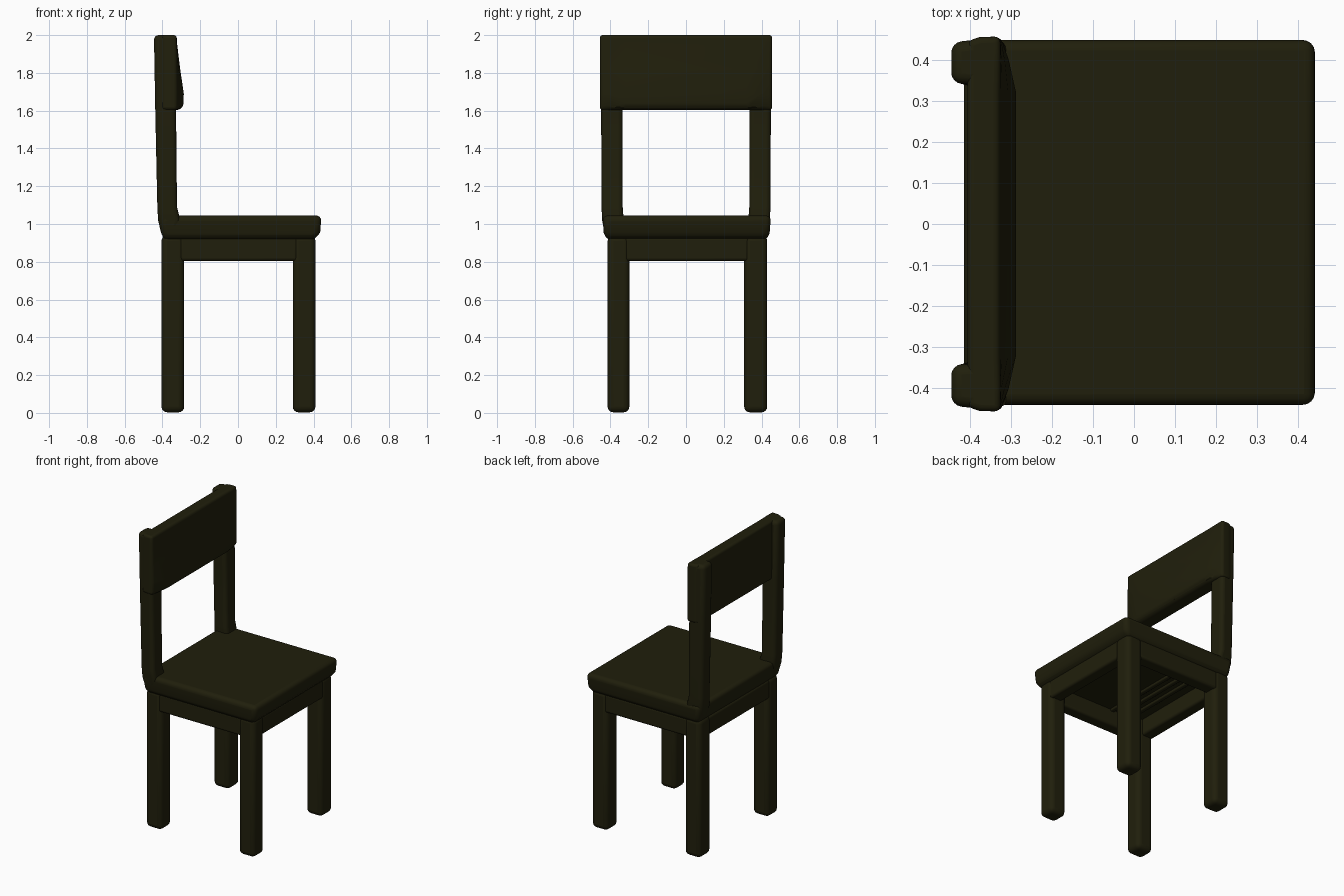
import bpy, bmesh, math

if "Cube" in bpy.data.objects:
    bpy.data.objects.remove(bpy.data.objects["Cube"])

mat = bpy.data.materials.new("dark olive wood")
mat.diffuse_color = (0.0145, 0.0135, 0.0035, 1)
mat.use_nodes = True
mat.node_tree.nodes["Principled BSDF"].inputs["Base Color"].default_value = mat.diffuse_color


def loft(name, rings, bevel=0.02):
    """Stack matching (x, y) outlines, given as (z, outline), into a soft solid."""
    bm = bmesh.new()
    loops = [[bm.verts.new((x, y, z)) for x, y in outline] for z, outline in rings]
    n = len(loops[0])
    for a, b in zip(loops, loops[1:]):
        for i in range(n):
            j = (i + 1) % n
            bm.faces.new((a[i], a[j], b[j], b[i]))
    bm.faces.new(loops[0])
    bm.faces.new(loops[-1])
    bmesh.ops.recalc_face_normals(bm, faces=bm.faces)
    mesh = bpy.data.meshes.new(name)
    bm.to_mesh(mesh)
    bm.free()
    obj = bpy.data.objects.new(name, mesh)
    bpy.context.collection.objects.link(obj)
    mesh.materials.append(mat)
    mod = obj.modifiers.new("soft edges", "BEVEL")
    mod.width = bevel
    mod.segments = 4
    mod.limit_method = "ANGLE"
    mod.angle_limit = math.radians(40)
    bpy.ops.object.select_all(action="DESELECT")
    obj.select_set(True)
    bpy.context.view_layer.objects.active = obj
    bpy.ops.object.shade_smooth_by_angle(angle=math.radians(40))
    return obj


def rect(x0, x1, y0, y1):
    return [(x0, y0), (x1, y0), (x1, y1), (x0, y1)]


def box(name, x0, x1, y0, y1, z0, z1, bevel=0.02):
    return loft(name, [(z0, rect(x0, x1, y0, y1)), (z1, rect(x0, x1, y0, y1))], bevel)


# seat with a tapered underside
loft("seat", [(0.915, rect(-0.395, 0.405, -0.42, 0.43)),
              (0.955, rect(-0.405, 0.435, -0.436, 0.443)),
              (1.045, rect(-0.418, 0.442, -0.442, 0.45))], 0.028)

# four legs
for end, x0, x1 in (("back", -0.405, -0.285), ("front", 0.29, 0.41)):
    for side, y0, y1 in (("right", -0.415, -0.30), ("left", 0.308, 0.43)):
        box(f"{end}_{side}_leg", x0, x1, y0, y1, 0.003, 0.94, 0.03)

# apron rails between the legs
for side, y0, y1 in (("right", -0.412, -0.33), ("left", 0.34, 0.427)):
    box(f"{side}_apron", -0.31, 0.315, y0, y1, 0.805, 0.93, 0.015)
for end, x0, x1 in (("back", -0.402, -0.32), ("front", 0.325, 0.407)):
    box(f"{end}_apron", x0, x1, -0.325, 0.333, 0.805, 0.93, 0.015)

# shallow slats under the seat
for i, x in enumerate((-0.24, -0.17, -0.10)):
    box(f"underseat_slat_{i + 1}", x - 0.015, x + 0.015, -0.33, 0.34, 0.90, 0.925, 0.008)

# back posts, flaring out of the seat corners and thinning at the rear
def post_ring(z, back, front, inner, outer, s):
    ys = (inner, outer, outer - 0.012, inner + 0.008)
    return z, [(x, s * y) for x, y in zip((front, front, back, back), ys)]

for side, s in (("right", -1), ("left", 1)):
    loft(f"{side}_back_post",
         [post_ring(0.93, -0.402, -0.34, 0.345, 0.432, s),
          post_ring(1.02, -0.423, -0.305, 0.328, 0.447, s),
          post_ring(1.09, -0.427, -0.323, 0.333, 0.45, s),
          post_ring(1.60, -0.438, -0.328, 0.333, 0.452, s),
          post_ring(2.00, -0.445, -0.33, 0.335, 0.454, s)], 0.025)

# backrest panel: thicker toward its lower edge, rounded off toward the ends
def panel_ring(z, front):
    half = [(-0.405, 0.445), (-0.375, 0.455), (-0.325, 0.456),
            ((front - 0.323) / 2, 0.40), (front, 0.32)]
    return z, half + [(x, -y) for x, y in reversed(half)]

loft("backrest_panel",
     [panel_ring(1.604, -0.31), panel_ring(1.625, -0.289), panel_ring(1.69, -0.287),
      panel_ring(1.82, -0.306), panel_ring(1.95, -0.322), panel_ring(2.0, -0.327)], 0.015)
